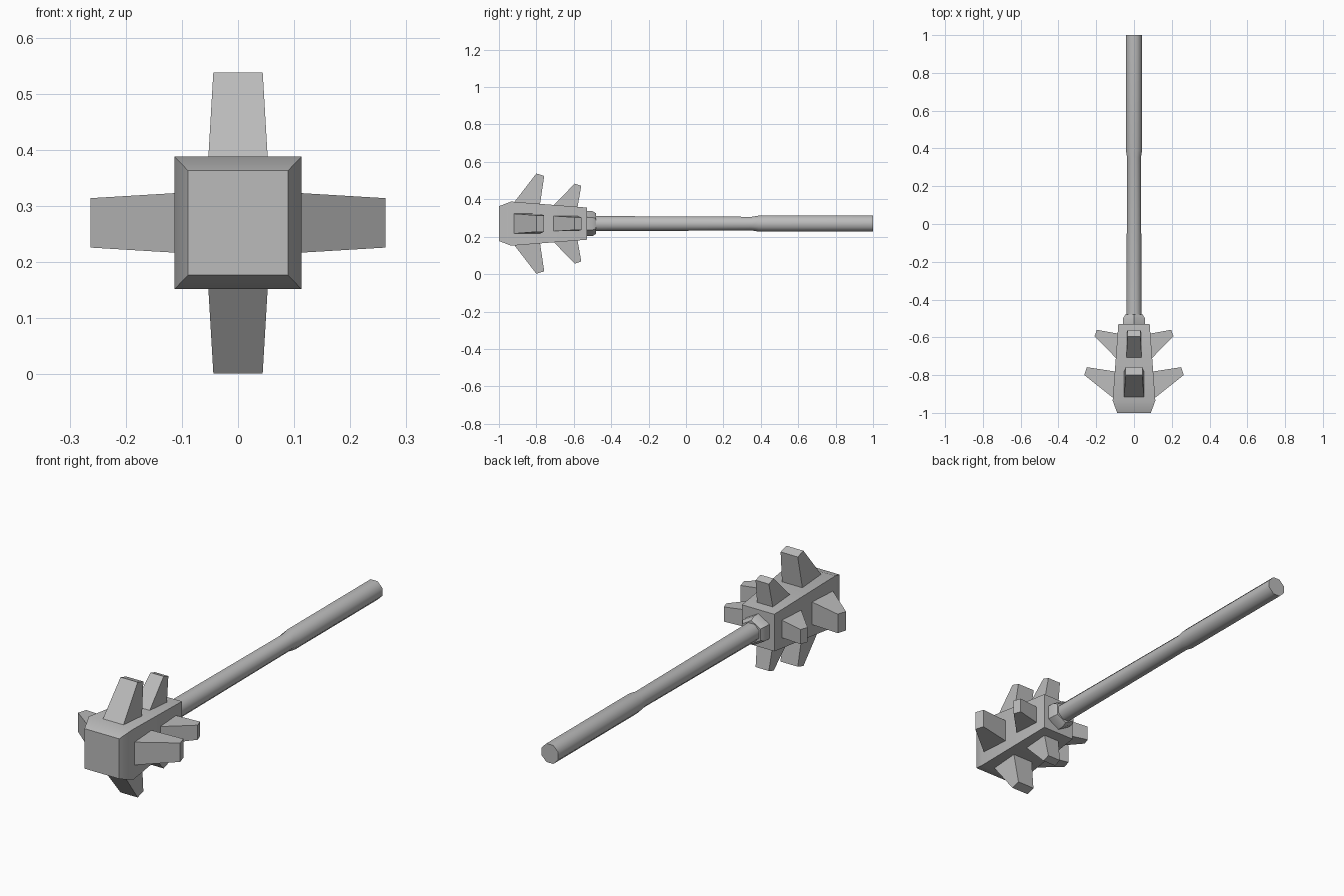
import bpy
import bmesh
import math
from mathutils import Matrix, Vector

if "Cube" in bpy.data.objects:
    bpy.data.objects.remove(bpy.data.objects["Cube"], do_unlink=True)

AXIS_Z = 0.27

steel = bpy.data.materials.new("grey_steel")
steel.use_nodes = True
GREY = (0.5, 0.5, 0.5, 1)
steel.diffuse_color = GREY
steel.node_tree.nodes["Principled BSDF"].inputs["Base Color"].default_value = GREY


def loft(name, rings, smooth_angle):
    """Skin a list of equal-length point rings and cap both ends."""
    bm = bmesh.new()
    loops = [[bm.verts.new(p) for p in ring] for ring in rings]
    n = len(loops[0])
    for a, b in zip(loops, loops[1:]):
        for i in range(n):
            j = (i + 1) % n
            bm.faces.new((a[i], a[j], b[j], b[i]))
    bm.faces.new(loops[0])
    bm.faces.new(loops[-1])
    bmesh.ops.recalc_face_normals(bm, faces=bm.faces)
    mesh = bpy.data.meshes.new(name)
    bm.to_mesh(mesh)
    bm.free()
    mesh.materials.append(steel)
    obj = bpy.data.objects.new(name, mesh)
    bpy.context.collection.objects.link(obj)
    bpy.ops.object.select_all(action="DESELECT")
    obj.select_set(True)
    bpy.context.view_layer.objects.active = obj
    bpy.ops.object.shade_smooth_by_angle(angle=math.radians(smooth_angle))
    return obj


def ring(sides, radius, y, turn):
    """Regular polygon around the handle axis."""
    angles = [turn + math.tau * i / sides for i in range(sides)]
    return [(radius * math.cos(a), y, AXIS_Z + radius * math.sin(a)) for a in angles]


def box_ring(half_x, half_z, y):
    return [(sx * half_x, y, AXIS_Z + sz * half_z)
            for sx, sz in ((-1, -1), (1, -1), (1, 1), (-1, 1))]


# Tapered square head with a chamfered nose
loft("head", [box_ring(0.089, 0.093, -1.0), box_ring(0.113, 0.118, -0.935),
              box_ring(0.083, 0.086, -0.53)], 30)

# Hexagonal collar behind the head
loft("collar", [ring(6, r, y, math.pi / 6)
                for r, y in ((0.067, -0.54), (0.067, -0.50), (0.054, -0.48))], 30)

# Octagonal shaft with a thicker grip
loft("handle", [ring(8, r, y, math.pi / 8)
                for r, y in ((0.044, -0.53), (0.0395, 0.35),
                             (0.0465, 0.39), (0.0465, 1.0))], 50)


def spike(name, root, tip, root_half, tip_half, turn):
    """Wedge given by (y, height) front and back points at root and tip."""
    spin = Matrix.Rotation(turn, 4, "Y")
    centre = Vector((0, 0, AXIS_Z))
    rings = []
    for (front, back), half in ((root, root_half), (tip, tip_half)):
        corners = ((-half, *front), (half, *front), (half, *back), (-half, *back))
        rings.append([spin @ Vector(c) + centre for c in corners])
    loft(name, rings, 30)


# Two rows of four swept-back spikes
for i, side in enumerate(("top", "left", "bottom", "right")):
    turn = i * math.pi / 2
    drop = 0.005 * (i % 2)
    spike("front_spike_" + side,
          ((-0.945, 0.08), (-0.787, 0.06)),
          ((-0.80, 0.268 - drop), (-0.758, 0.255 - drop)), 0.055, 0.044, turn)
    spike("rear_spike_" + side,
          ((-0.73, 0.075), (-0.585, 0.06)),
          ((-0.595, 0.214 - drop), (-0.56, 0.202 - drop)), 0.042, 0.034, turn)
